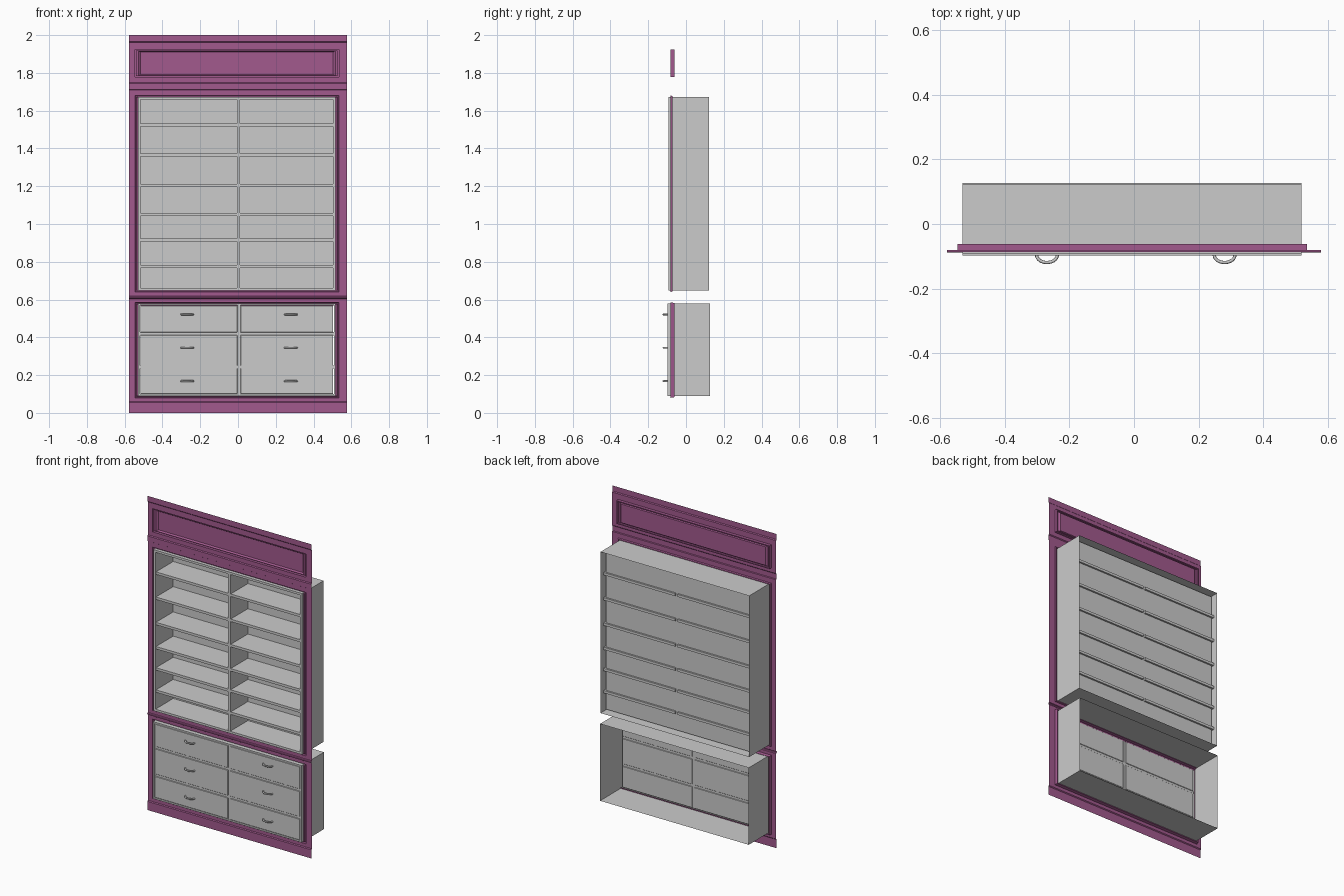
import bpy, bmesh, math

if "Cube" in bpy.data.objects:
    bpy.data.objects.remove(bpy.data.objects["Cube"])

purple = bpy.data.materials.new("purple_paint")
purple.diffuse_color = (0.36, 0.10, 0.27, 1)
purple.use_nodes = True
purple.node_tree.nodes["Principled BSDF"].inputs["Base Color"].default_value = purple.diffuse_color


def finish(name, bm, mat=None):
    bmesh.ops.remove_doubles(bm, verts=bm.verts, dist=1e-5)
    me = bpy.data.meshes.new(name)
    bm.to_mesh(me)
    bm.free()
    ob = bpy.data.objects.new(name, me)
    bpy.context.collection.objects.link(ob)
    if mat:
        me.materials.append(mat)
    return ob


def box(name, x0, x1, y0, y1, z0, z1, mat=None, bevel=0):
    bm = bmesh.new()
    bmesh.ops.create_cube(bm, size=1)
    for v in bm.verts:
        v.co = (x1 if v.co.x > 0 else x0, y1 if v.co.y > 0 else y0, z1 if v.co.z > 0 else z0)
    ob = finish(name, bm, mat)
    if bevel:
        m = ob.modifiers.new("bevel", 'BEVEL')
        m.width = bevel
        m.segments = 1
    return ob


def ring_loft(name, rings, cap=False, mat=None):
    """Join rectangles (x0, x1, z0, z1, y) into a stepped frame or open shell."""
    bm = bmesh.new()
    loops = []
    for x0, x1, z0, z1, y in rings:
        loops.append([bm.verts.new(c) for c in
                      ((x0, y, z0), (x1, y, z0), (x1, y, z1), (x0, y, z1))])
    for a, b in zip(loops, loops[1:]):
        for i in range(4):
            j = (i + 1) % 4
            bm.faces.new((a[i], a[j], b[j], b[i]))
    if cap:
        bm.faces.new(loops[-1])
    return finish(name, bm, mat)


def strip(name, x0, x1, profile, mat=purple):
    """Sweep a (y, z) profile straight along x with open ends."""
    bm = bmesh.new()
    pts = [[bm.verts.new((x, y, z)) for x in (x0, x1)] for y, z in profile]
    for a, b in zip(pts, pts[1:]):
        bm.faces.new((a[0], a[1], b[1], b[0]))
    return finish(name, bm, mat)


def inset(r, d, y):
    return (r[0] + d, r[1] - d, r[2] + d, r[3] - d, y)


W, F = 0.578, -0.081          # face half width, face plane
L, R = -0.545, 0.534          # opening sides
FRONT = -0.086                # raised bands

# Purple face: horizontal bands, sheet-thin
strip("base_band", -W, W, [(FRONT, 0), (FRONT, 0.055), (F, 0.06), (F, 0.08)])
strip("middle_rail", -W, W, [(F, 0.585), (F, 0.604), (FRONT, 0.607), (FRONT - 0.002, 0.612),
                             (FRONT, 0.617), (F, 0.62), (F, 0.64)])
strip("upper_band", -W, W, [(F, 1.68), (F, 1.71), (FRONT, 1.713), (FRONT, 1.745),
                            (F, 1.75), (F, 1.777)])
strip("crown_band", -W, W, [(F, 1.925), (F, 1.96), (FRONT, 1.965), (FRONT, 2.0)])

# Purple stiles and stepped trim around each opening
openings = {"drawer": (L, R, 0.08, 0.585), "shelf": (L, R, 0.64, 1.68),
            "header": (L, R, 1.777, 1.925)}
for name, r in openings.items():
    for side, a, b in (("left", -W, L), ("right", R, W)):
        strip(f"{name}_{side}_stile", a, b, [(F, r[2]), (F, r[3])])
    if name == "header":
        ring_loft("header_panel", [inset(r, 0, F), inset(r, 0, -0.062), inset(r, 0.006, -0.062),
                  inset(r, 0.006, -0.074), (L + .018, R - .018, r[2] + .008, r[3] - .008, -0.074),
                  (L + .03, R - .03, r[2] + .015, r[3] - .015, -0.064)], True, purple)
    else:
        back = -0.072 if name == "shelf" else -0.062
        ring_loft(f"{name}_trim", [inset(r, 0, F), inset(r, 0.003, back), inset(r, 0.007, back),
                                   inset(r, 0.009, F), inset(r, 0.017, F)], False, purple)

# Shelf cabinet: shell with face lip, inset back
CL, CR = -0.53, 0.517
shell = (CL, CR, 0.647, 1.673)
ring_loft("shelf_cabinet_shell", [inset(shell, 0, 0.122), inset(shell, 0, -0.093),
                                  inset(shell, 0.014, -0.093), inset(shell, 0.014, 0.085)],
          True)
box("shelf_divider", -0.006, 0.01, -0.092, 0.084, 0.66, 1.66)
for i, z in enumerate((0.774, 0.915, 1.05, 1.204, 1.365, 1.525)):
    for side, a, b in (("left", CL + 0.004, -0.006), ("right", 0.01, CR - 0.004)):
        box(f"shelf_{side}_{i}", a, b, -0.088, 0.096, z - 0.008, z + 0.008)

# Drawer cabinet: open-backed shell with face frame
shell = (CL, CR, 0.09, 0.58)
ring_loft("drawer_cabinet_shell", [inset(shell, 0, 0.126), inset(shell, 0, -0.098),
                                   inset(shell, 0.010, -0.098), inset(shell, 0.010, -0.085)])
box("drawer_divider", -0.002, 0.012, -0.095, -0.082, 0.1, 0.57)
for z in (0.243, 0.419):
    box("drawer_rail", CL + 0.01, CR - 0.01, -0.094, -0.083, z - 0.009, z + 0.009)


# Bow handle swept along a half ring
def handle(name, x, z):
    cu = bpy.data.curves.new(name, 'CURVE')
    cu.dimensions = '3D'
    cu.bevel_depth = 0.005
    cu.bevel_resolution = 2
    cu.use_fill_caps = True
    sp = cu.splines.new('POLY')
    n = 14
    sp.points.add(n)
    for i in range(n + 1):
        t = math.pi * i / n
        sp.points[i].co = (x + 0.032 * math.cos(t), -0.096 - 0.023 * math.sin(t), z, 1)
    sp.use_smooth = True
    ob = bpy.data.objects.new(name, cu)
    bpy.context.collection.objects.link(ob)


# Drawer fronts and handles
rows = ((0.101, 0.236, 0.168), (0.25, 0.412, 0.345), (0.426, 0.569, 0.521))
for i, (z0, z1, hz) in enumerate(rows):
    for side, a, b, hx in (("left", -0.517, -0.003, -0.269), ("right", 0.013, 0.504, 0.28)):
        box(f"drawer_{side}_{i}", a, b, -0.098, -0.08, z0, z1, bevel=0.002)
        handle(f"handle_{side}_{i}", hx, hz)
